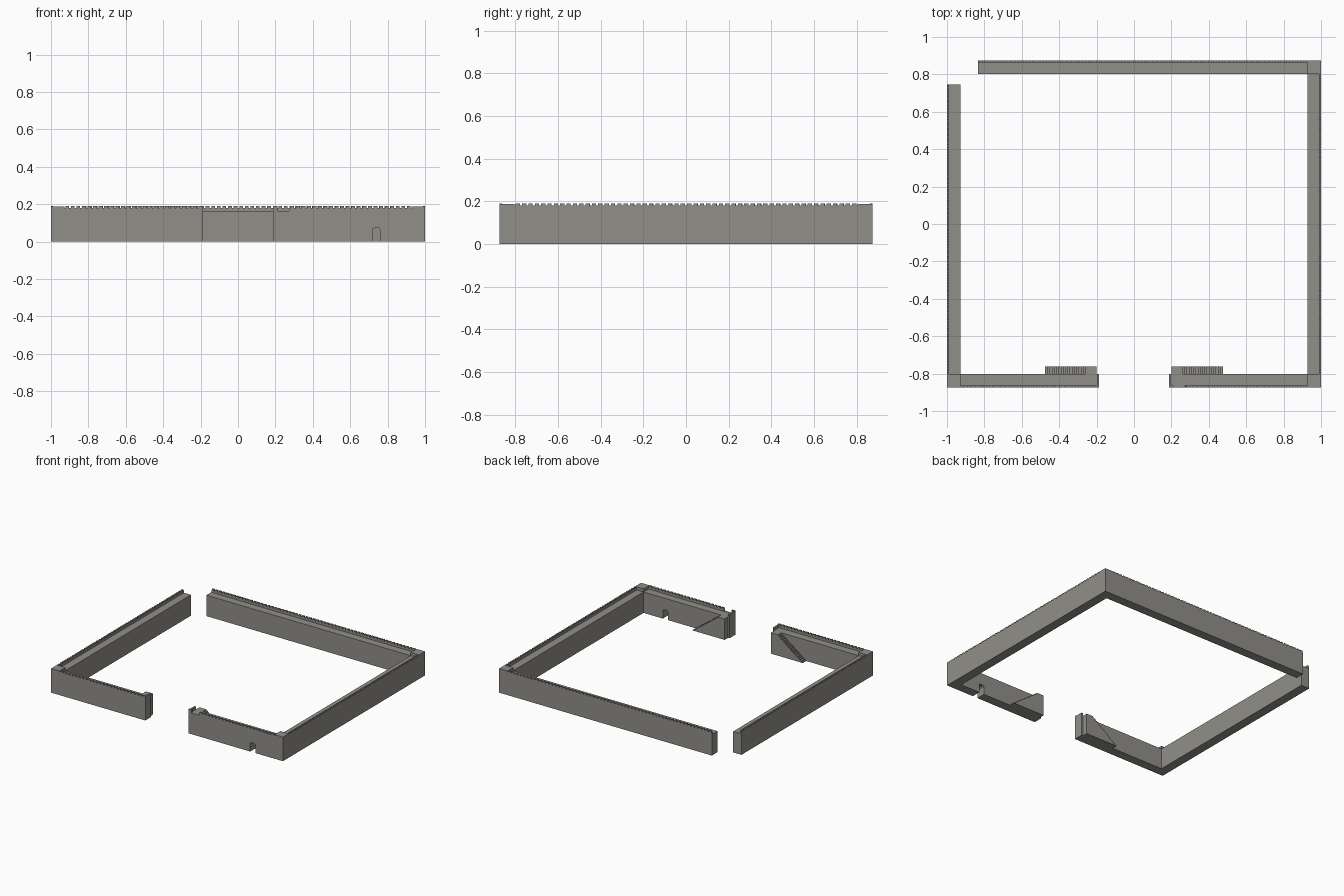
import bpy, bmesh
from mathutils import Vector

if "Cube" in bpy.data.objects:
    bpy.data.objects.remove(bpy.data.objects["Cube"])

X, Y = 1.0, 0.875            # outer half sizes
T, P = 0.072, 0.012          # wall and parapet thickness
WALK, PAR, TOP = 0.163, 0.18, 0.19
GATE = 0.187

stone = bpy.data.materials.new("weathered_stone")
stone.diffuse_color = (0.285, 0.275, 0.25, 1)
stone.use_nodes = True
stone.node_tree.nodes["Principled BSDF"].inputs["Base Color"].default_value = stone.diffuse_color


def finish(name, bm):
    bmesh.ops.recalc_face_normals(bm, faces=bm.faces)
    me = bpy.data.meshes.new(name)
    bm.to_mesh(me)
    bm.free()
    me.materials.append(stone)
    ob = bpy.data.objects.new(name, me)
    bpy.context.collection.objects.link(ob)
    return ob


def extrude(bm, points, offset):
    face = bm.faces.new([bm.verts.new(p) for p in points])
    new = bmesh.ops.extrude_face_region(bm, geom=[face])['geom']
    bmesh.ops.translate(bm, vec=offset, verts=[v for v in new if isinstance(v, bmesh.types.BMVert)])


def box(bm, a, b):
    x0, x1 = sorted((a[0], b[0]))
    y0, y1 = sorted((a[1], b[1]))
    z0, z1 = a[2], b[2]
    extrude(bm, [(x0, y0, z0), (x1, y0, z0), (x1, y1, z0), (x0, y1, z0)], (0, 0, z1 - z0))


def wall(name, start, end, inward, skip=None):
    """Wall with walkway and outer parapet, plus a row of merlons."""
    s, e, n = (Vector((*p, 0)) for p in (start, end, inward))
    profile = [(0, 0), (T, 0), (T, WALK), (P, WALK), (P, PAR), (0, PAR)]
    bm = bmesh.new()
    extrude(bm, [s + n * u + Vector((0, 0, z)) for u, z in profile], e - s)
    body = finish(name, bm)
    length = (e - s).length
    count = round(length / 0.03)
    step = length / count
    d = (e - s).normalized()
    bm = bmesh.new()
    for i in range(count):
        a = s + d * (i + 0.17) * step
        b = a + d * step * 0.66 + n * P
        if skip and skip[0] < a.x and b.x < skip[1]:
            continue
        box(bm, (a.x, a.y, PAR), (b.x, b.y, TOP))
    finish(name + "_merlons", bm)
    return body


def cut(target, cutter):
    m = target.modifiers.new("cut", 'BOOLEAN')
    m.operation = 'DIFFERENCE'
    m.solver = 'EXACT'
    m.object = cutter
    cutter.hide_render = True
    cutter.hide_set(True)


# Curtain walls
wall("front_wall_left", (-X + T, -Y), (-GATE, -Y), (0, 1))
front_right = wall("front_wall_right", (GATE, -Y), (X - T, -Y), (0, 1), skip=(0.2, 0.285))
wall("right_wall", (X, -Y + T), (X, Y - T), (-1, 0))
wall("back_wall", (X - T, Y), (-0.835, Y), (0, -1))
wall("left_wall", (-X, -Y + T), (-X, 0.745), (1, 0))

# Solid corner blocks; the back left corner is left open
for name, sx, sy in (("front_left", -1, -1), ("front_right", 1, -1), ("back_right", 1, 1)):
    bm = bmesh.new()
    box(bm, (sx * X, sy * Y, 0), (sx * (X - T), sy * (Y - T), TOP - 0.002))
    finish(name + "_corner", bm)

# Small doorway with clipped top corners through the right front wall
bm = bmesh.new()
door = [(0.718, -0.02), (0.762, -0.02), (0.762, 0.064), (0.752, 0.072), (0.728, 0.072), (0.718, 0.064)]
extrude(bm, [(x, -Y - 0.05, z) for x, z in door], (0, 0.2, 0))
cut(front_right, finish("doorway_cutter", bm))

# Broken gap in the parapet beside the gate
bm = bmesh.new()
gap = [(0.207, 0.2), (0.212, 0.164), (0.272, 0.164), (0.277, 0.172), (0.28, 0.2)]
extrude(bm, [(x, -Y - 0.02, z) for x, z in gap], (0, 0.04, 0))
cut(front_right, finish("parapet_gap_cutter", bm))

# Gate end parapets and stairs, mirrored about the gate
for side, s in (("left", -1), ("right", 1)):
    bm = bmesh.new()
    box(bm, (s * GATE, -Y + P, WALK), (s * (GATE + P), -Y + T, PAR + 0.005))
    box(bm, (s * GATE, -Y, PAR), (s * (GATE + 0.02), -Y + P, TOP))
    finish("gate_parapet_" + side, bm)

    steps, x_low, x_high = 18, 0.475, 0.26
    run, rise = (x_low - x_high) / steps, WALK / (steps + 0.5)
    pts = [(0.2, 0), (0.2, WALK)]
    for i in range(steps):
        pts += [(x_high + i * run, WALK - i * rise), (x_high + i * run, WALK - (i + 1) * rise)]
    pts += [(x_low, rise * 0.5), (x_low, 0)]
    bm = bmesh.new()
    extrude(bm, [(s * x, -Y + T, z) for x, z in pts], (0, 0.042, 0))
    finish("stairs_" + side, bm)
